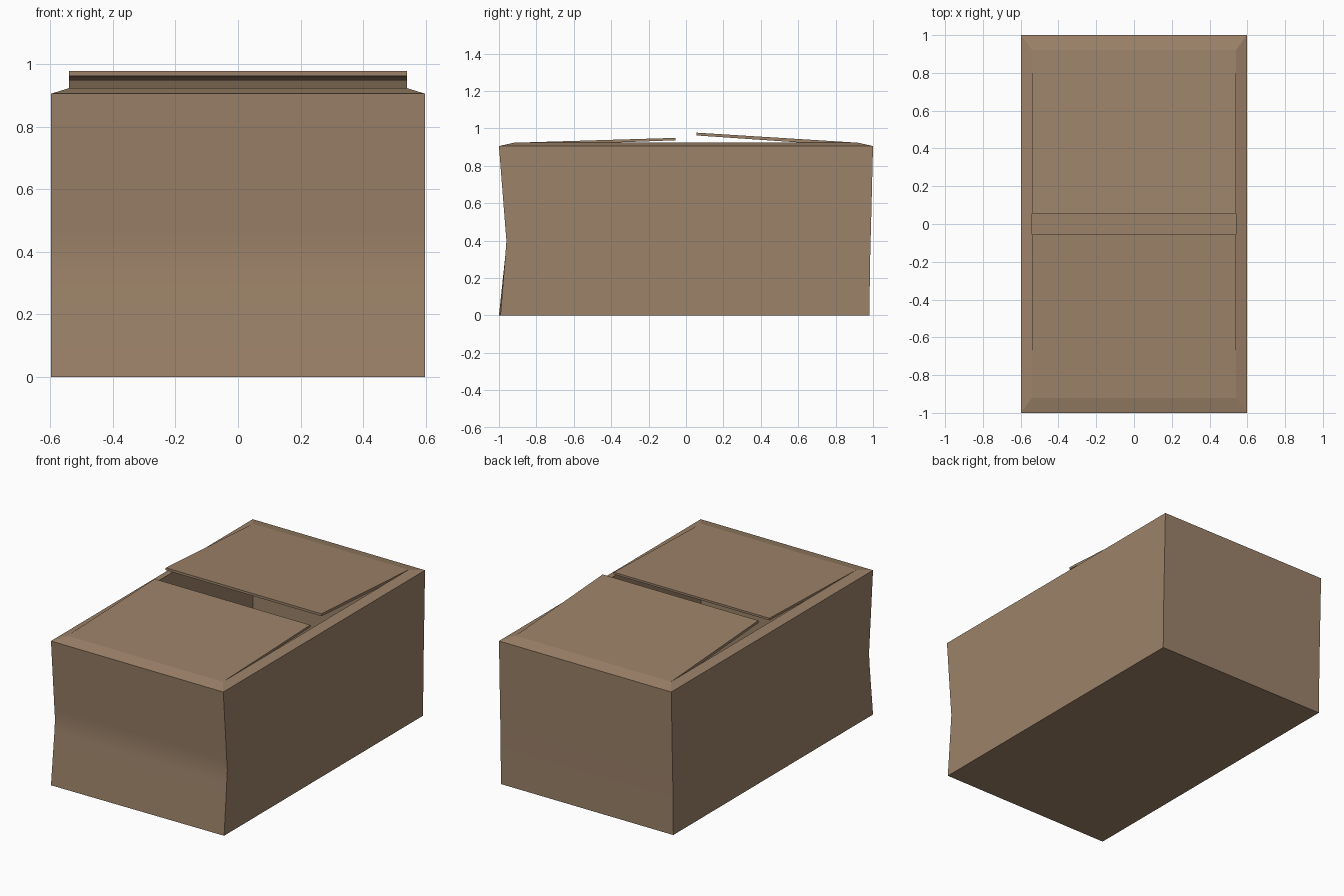
import bpy, bmesh, math

if "Cube" in bpy.data.objects:
    bpy.data.objects.remove(bpy.data.objects["Cube"])

card = bpy.data.materials.new("cardboard brown")
card.diffuse_color = (0.335, 0.225, 0.142, 1)
card.use_nodes = True
card.node_tree.nodes["Principled BSDF"].inputs["Base Color"].default_value = card.diffuse_color


def finish(name, bm):
    bmesh.ops.recalc_face_normals(bm, faces=bm.faces)
    me = bpy.data.meshes.new(name)
    bm.to_mesh(me)
    bm.free()
    me.materials.append(card)
    ob = bpy.data.objects.new(name, me)
    bpy.context.collection.objects.link(ob)
    bpy.ops.object.select_all(action='DESELECT')
    ob.select_set(True)
    bpy.context.view_layer.objects.active = ob
    bpy.ops.object.shade_smooth_by_angle(angle=math.radians(20))
    return ob


# Hollow box: rectangular rings (half width, front y, back y, z),
# up the dented outside, over the sloping rim and down the inside
rings = [
    (0.598, -1.00, 0.98, 0.0),
    (0.598, -0.966, 0.985, 0.32),
    (0.598, -0.96, 0.987, 0.40),
    (0.598, -0.966, 0.989, 0.47),
    (0.598, -1.00, 1.00, 0.905),
    (0.54, -0.92, 0.92, 0.923),
    (0.54, -0.92, 0.92, 0.03),
]
bm = bmesh.new()
loops = []
for w, f, b, z in rings:
    loops.append([bm.verts.new(p) for p in
                  ((-w, f, z), (w, f, z), (w, b, z), (-w, b, z))])
loops[0][1].co.y += 0.008   # slightly skewed front corner
for lo, hi in zip(loops, loops[1:]):
    for i in range(4):
        j = (i + 1) % 4
        bm.faces.new((lo[i], lo[j], hi[j], hi[i]))
bm.faces.new(loops[0])
bm.faces.new(loops[-1])
finish("box_body", bm)


# Lid flaps: side profile (y, z) extruded across the opening
def flap(name, profile, w=0.54):
    bm = bmesh.new()
    face = bm.faces.new([bm.verts.new((-w, y, z)) for y, z in profile])
    ext = bmesh.ops.extrude_face_region(bm, geom=[face])
    verts = [v for v in ext["geom"] if isinstance(v, bmesh.types.BMVert)]
    bmesh.ops.translate(bm, verts=verts, vec=(2 * w, 0, 0))
    finish(name, bm)


flap("front_flap", [(-0.92, 0.923), (-0.055, 0.949), (-0.055, 0.936), (-0.92, 0.905)])
flap("back_flap", [(0.92, 0.923), (0.055, 0.977), (0.055, 0.962), (0.92, 0.903)])
